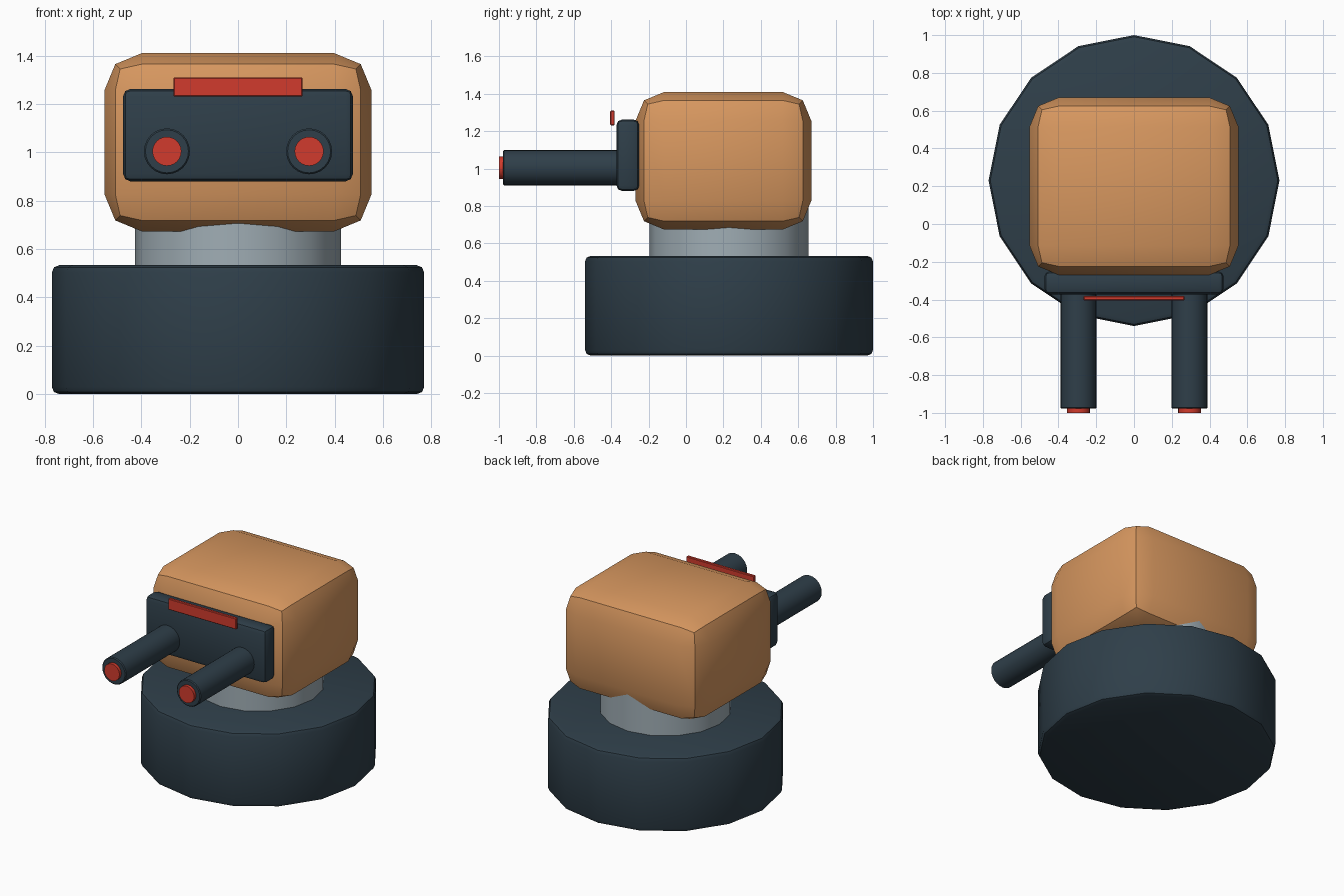
import bpy, math

if "Cube" in bpy.data.objects:
    bpy.data.objects.remove(bpy.data.objects["Cube"])


def material(name, rgb):
    m = bpy.data.materials.new(name)
    m.diffuse_color = (*rgb, 1)
    m.use_nodes = True
    m.node_tree.nodes["Principled BSDF"].inputs["Base Color"].default_value = m.diffuse_color
    return m


SLATE = material("dark slate", (0.028, 0.049, 0.067))
ORANGE = material("warm orange", (0.68, 0.31, 0.115))
STEEL = material("steel grey", (0.35, 0.42, 0.46))
RED = material("signal red", (0.64, 0.044, 0.026))


def finish(name, mat, bevel, segments):
    """Name, colour, round and smooth the active object."""
    ob = bpy.context.object
    ob.name = name
    ob.data.materials.append(mat)
    bpy.ops.object.transform_apply(location=False, rotation=True, scale=True)
    if bevel:
        mod = ob.modifiers.new("rounded edges", 'BEVEL')
        mod.width, mod.segments = bevel, segments
        mod.limit_method = 'ANGLE'
        mod.angle_limit = math.radians(40)
        bpy.ops.object.modifier_apply(modifier=mod.name)
    bpy.ops.object.shade_smooth_by_angle(angle=math.radians(35))
    return ob


def box(name, lo, hi, mat, bevel=0, segments=2):
    bpy.ops.mesh.primitive_cube_add(
        size=1, location=[(a + b) / 2 for a, b in zip(lo, hi)])
    bpy.context.object.scale = [b - a for a, b in zip(lo, hi)]
    return finish(name, mat, bevel, segments)


def cylinder(name, radius, start, end, mat, sides=16, bevel=0, segments=2):
    """Cylinder between two points along z or y."""
    depth = math.dist(start, end)
    along_y = abs(end[1] - start[1]) > 1e-6
    bpy.ops.mesh.primitive_cylinder_add(
        vertices=sides, radius=radius, depth=depth,
        location=[(a + b) / 2 for a, b in zip(start, end)],
        rotation=(math.pi / 2 if along_y else 0, 0, 0))
    return finish(name, mat, bevel, segments)


# Base and swivel neck
CY = 0.23
cylinder("base", 0.77, (0, CY, 0), (0, CY, 0.533), SLATE, bevel=0.03)
cylinder("neck", 0.426, (0, CY, 0.50), (0, CY, 0.80), STEEL)

# Rounded head with front plate and sight bar
box("head", (-0.553, -0.27, 0.673), (0.553, 0.67, 1.41), ORANGE, 0.155, 2)
box("front_plate", (-0.475, -0.372, 0.88), (0.475, -0.25, 1.262), SLATE, 0.03, 2)
box("sight_bar", (-0.267, -0.405, 1.231), (0.267, -0.382, 1.31), RED, 0.004, 1)

# Twin barrels with glowing tips
for side, x in (("left", -0.294), ("right", 0.294)):
    cylinder(side + "_barrel", 0.095, (x, -0.978, 1.004), (x, -0.33, 1.004),
             SLATE, sides=24, bevel=0.006, segments=1)
    cylinder(side + "_barrel_tip", 0.06, (x, -1.0, 1.004), (x, -0.96, 1.004),
             RED, sides=24)
